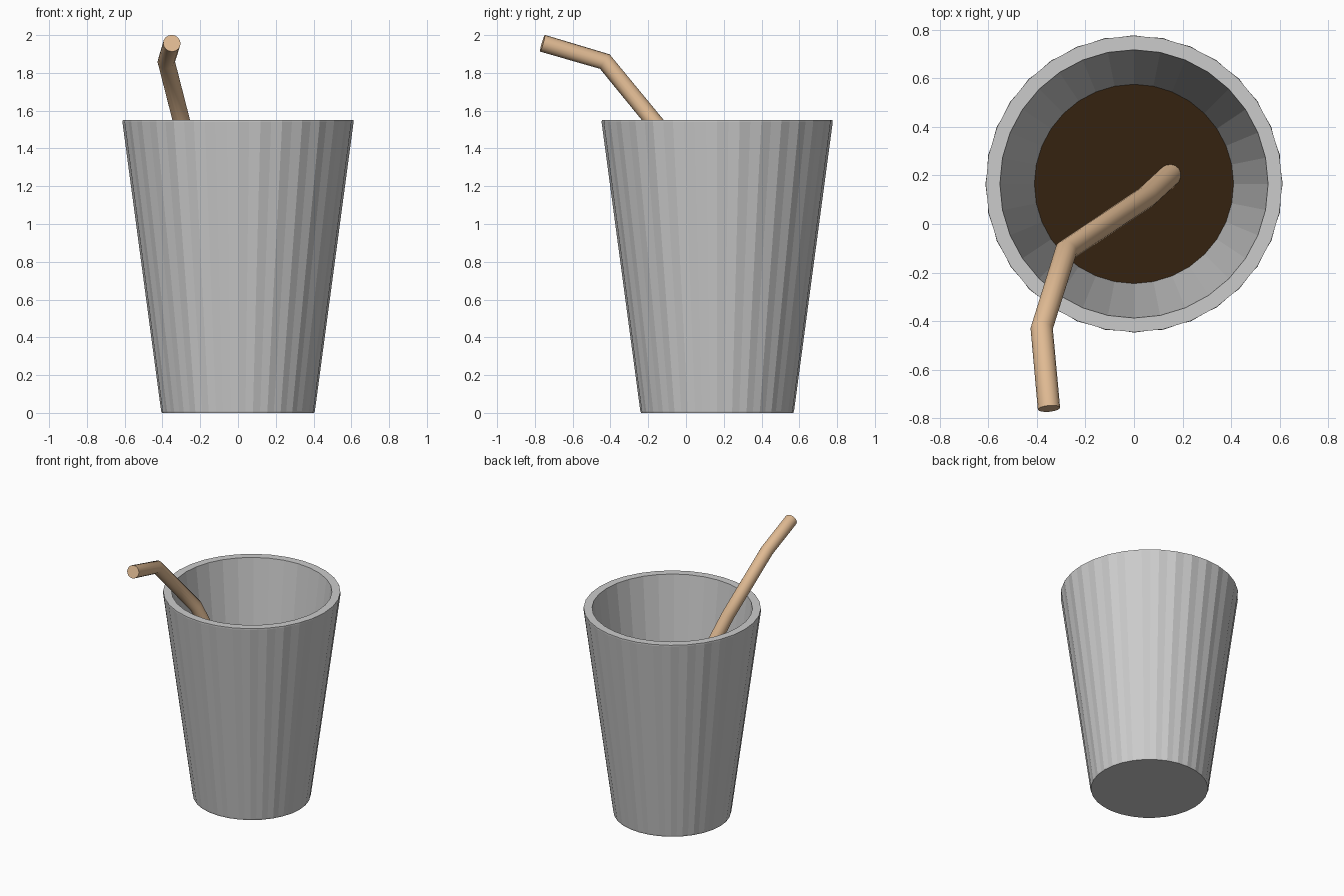
import bpy, bmesh, math

if "Cube" in bpy.data.objects:
    bpy.data.objects.remove(bpy.data.objects["Cube"])

CX, CY = 0.0, 0.165   # cup axis
N = 64                # points round the cup: 32 flutes


def material(name, rgb):
    m = bpy.data.materials.new(name)
    m.diffuse_color = (*rgb, 1)
    m.use_nodes = True
    m.node_tree.nodes["Principled BSDF"].inputs["Base Color"].default_value = m.diffuse_color
    return m


GREY = material("light_grey", (0.6, 0.6, 0.6))
TAN = material("tan", (0.74, 0.49, 0.29))
BROWN = material("dark_brown", (0.035, 0.016, 0.005))


def lathe(name, rings, mat):
    """rings: (radius, z, dip), where dip scales every second point."""
    bm = bmesh.new()
    loops = []
    for r, z, dip in rings:
        loop = []
        for i in range(N):
            a = 2 * math.pi * i / N
            rr = r * (dip if i % 2 else 1)
            loop.append(bm.verts.new((CX + rr * math.cos(a), CY + rr * math.sin(a), z)))
        loops.append(loop)
    for a, b in zip(loops, loops[1:]):
        for i in range(N):
            j = (i + 1) % N
            bm.faces.new((a[i], a[j], b[j], b[i]))
    bm.faces.new(loops[0][::-1])
    bm.faces.new(loops[-1])
    bm.normal_update()
    me = bpy.data.meshes.new(name)
    bm.to_mesh(me)
    bm.free()
    ob = bpy.data.objects.new(name, me)
    me.materials.append(mat)
    bpy.context.collection.objects.link(ob)
    return ob


FLAT = math.cos(math.pi / 32)   # makes a plain 32-sided ring
FLUTE = 0.989                   # shallow flutes on the outside

# Tapered fluted cup, with rim, inner wall and inner floor
lathe("cup", [
    (0.403, 0.0, FLAT),
    (0.407, 0.01, FLUTE),
    (0.612, 1.54, FLUTE),
    (0.610, 1.55, FLAT),
    (0.552, 1.55, FLAT),
    (0.37, 0.05, FLAT),
], GREY)

# Drink inside the cup
lathe("drink", [
    (0.37, 0.055, FLAT),
    (0.411, 0.38, FLAT),
], BROWN)

# Bent straw swept along a short path
path = [(-0.35, -0.76, 1.957), (-0.38, -0.43, 1.86), (-0.28, -0.11, 1.47),
        (0.05, 0.11, 0.64), (0.18, 0.23, 0.28)]
cu = bpy.data.curves.new("straw", 'CURVE')
cu.dimensions = '3D'
cu.bevel_depth = 0.046
cu.bevel_resolution = 6
cu.use_fill_caps = True
sp = cu.splines.new('POLY')
sp.points.add(len(path) - 1)
for p, co in zip(sp.points, path):
    p.co = (*co, 1)
straw = bpy.data.objects.new("straw", cu)
cu.materials.append(TAN)
bpy.context.collection.objects.link(straw)
bpy.context.view_layer.objects.active = straw
straw.select_set(True)
bpy.ops.object.convert(target='MESH')
bpy.ops.object.shade_smooth_by_angle(angle=math.radians(40))
